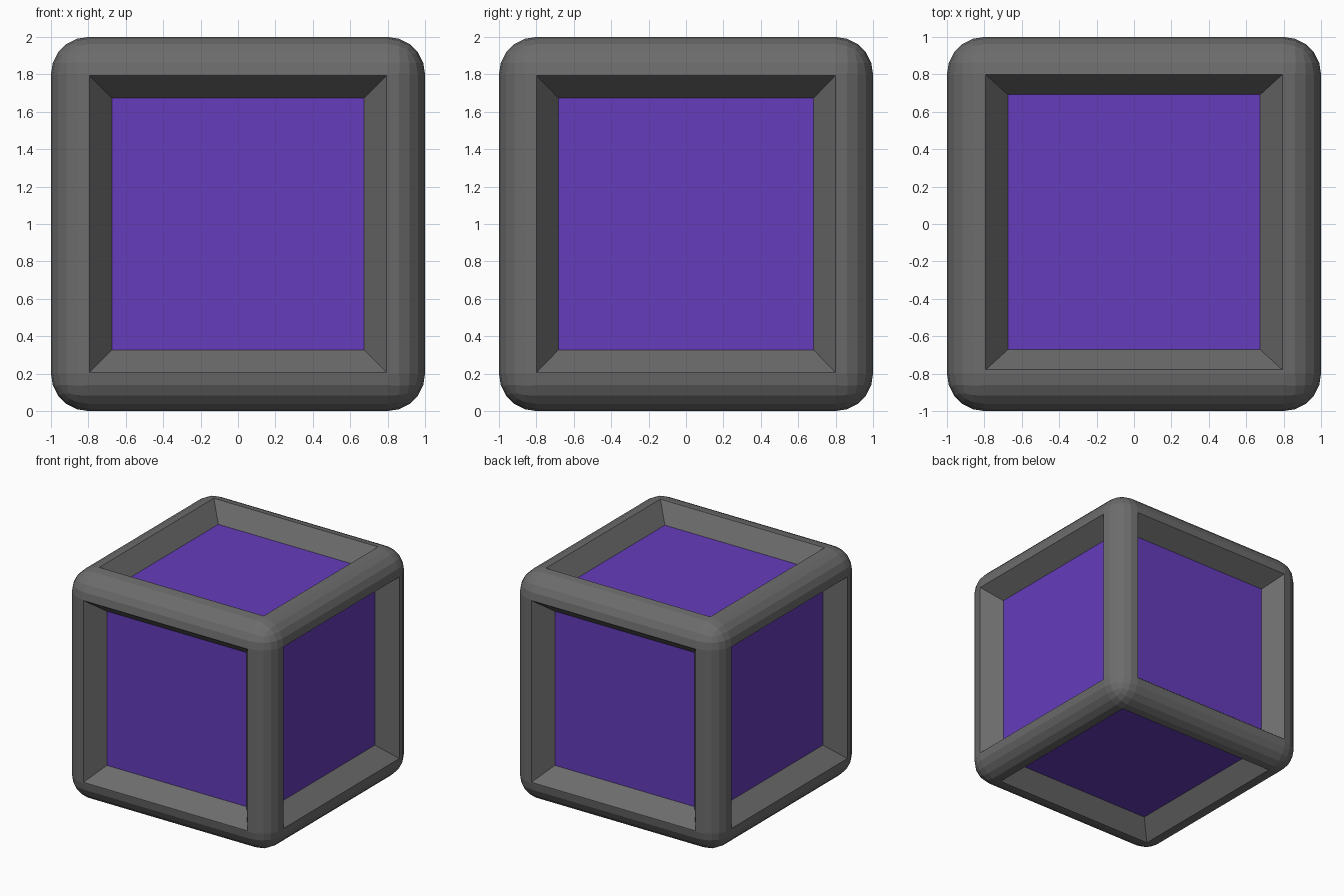
import bpy, bmesh
from mathutils import Vector

if "Cube" in bpy.data.objects:
    bpy.data.objects.remove(bpy.data.objects["Cube"])

DEPTH = 0.155
CENTRE = Vector((0, 0, 1))


def material(name, rgb):
    m = bpy.data.materials.new(name)
    m.diffuse_color = (*rgb, 1)
    m.use_nodes = True
    m.node_tree.nodes["Principled BSDF"].inputs["Base Color"].default_value = m.diffuse_color
    return m


def finish(bm, name, mat):
    me = bpy.data.meshes.new(name)
    bm.to_mesh(me)
    bm.free()
    me.materials.append(mat)
    ob = bpy.data.objects.new(name, me)
    ob.location = CENTRE
    bpy.context.collection.objects.link(ob)


def place(face, axis, level, half, shift):
    """Move a square face's corners to a rectangle at the given level."""
    for v in face.verts:
        for i in range(3):
            s = 1 if v.co[i] > 0 else -1
            v.co[i] = s * level if i == axis else s * half[i] + shift[i]


# Rounded cube frame
frame = bmesh.new()
bmesh.ops.create_cube(frame, size=2)
bmesh.ops.bevel(frame, geom=frame.edges[:], offset=0.2, segments=5,
                profile=0.5, affect='EDGES', clamp_overlap=True)
sides = [f for f in frame.faces if f.calc_area() > 1]

# Sloped recess in every side, with a coloured panel at its floor
panels = bmesh.new()
for f in sides:
    axis = max(range(3), key=lambda i: abs(f.normal[i]))
    y_shift = 0.01 if axis == 2 else 0
    shift = (0, y_shift, 0)
    opening = (0.793, 0.798 if axis == 0 else 0.789, 0.793)
    floor = (0.675, 0.682, 0.673)
    bmesh.ops.inset_individual(frame, faces=[f], thickness=0.005)
    place(f, axis, 1.0, opening, shift)
    bmesh.ops.inset_individual(frame, faces=[f], thickness=0.1)
    place(f, axis, 1.0 - DEPTH, floor, shift)
    panels.faces.new([panels.verts.new(v.co) for v in f.verts])
bmesh.ops.delete(frame, geom=sides, context='FACES_ONLY')

finish(frame, "frame", material("dark_grey", (0.15, 0.15, 0.15)))
finish(panels, "side_panels", material("purple", (0.13, 0.045, 0.5)))
